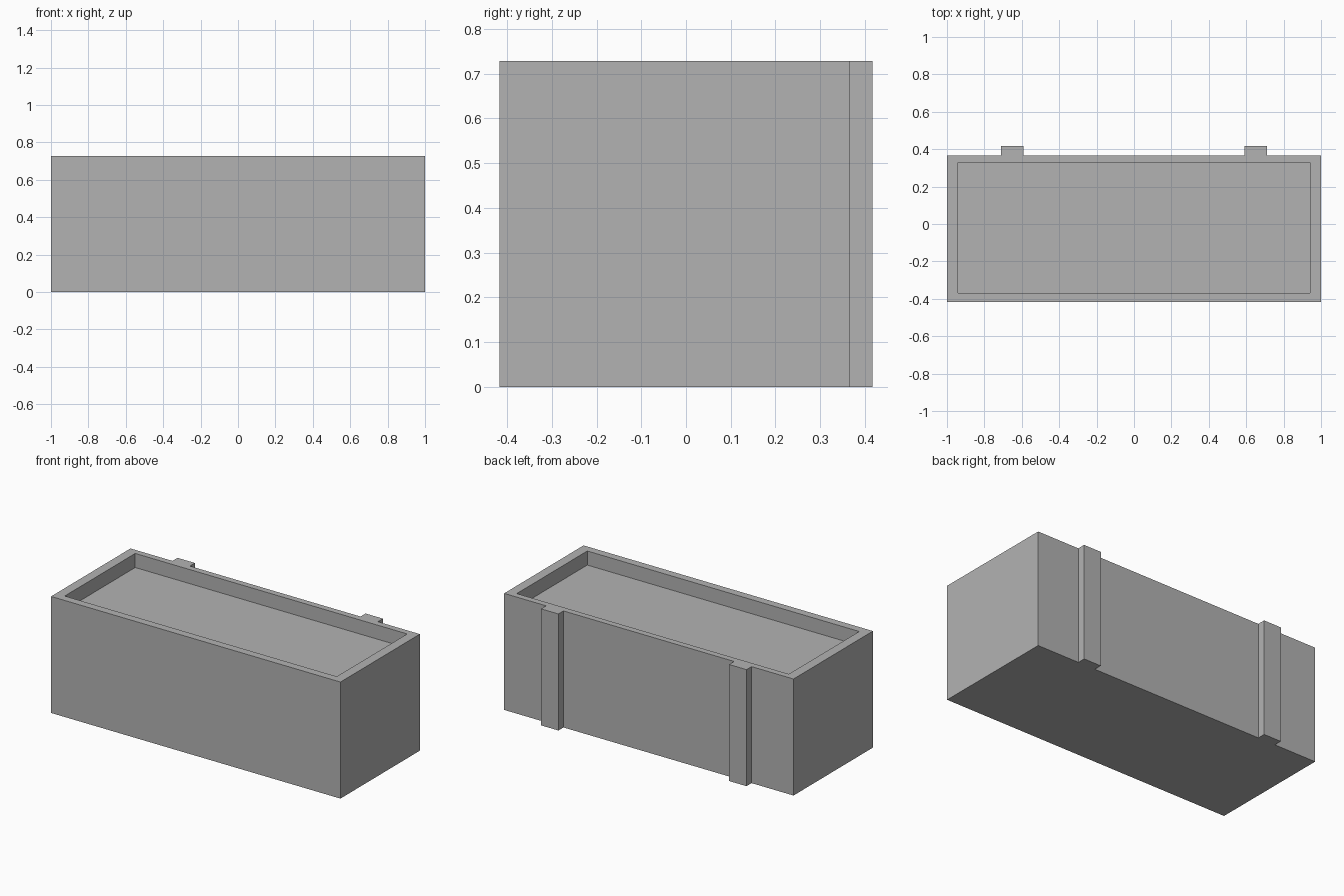
import bpy
import bmesh

cube = bpy.data.objects.get("Cube")
if cube:
    bpy.data.objects.remove(cube, do_unlink=True)

HEIGHT, FLOOR = 0.728, 0.64
FRONT, BACK, RIB = -0.417, 0.367, 0.417

stone = bpy.data.materials.new("grey_stone")
stone.use_nodes = True
grey = (0.45, 0.45, 0.45, 1)
stone.diffuse_color = grey
stone.node_tree.nodes["Principled BSDF"].inputs["Base Color"].default_value = grey


def prism(name, outline, bottom, top):
    """Extrude a flat outline upwards into a solid."""
    bm = bmesh.new()
    base = bm.faces.new([bm.verts.new((x, y, bottom)) for x, y in outline])
    grown = bmesh.ops.extrude_face_region(bm, geom=[base], use_keep_orig=True)
    for v in grown["geom"]:
        if isinstance(v, bmesh.types.BMVert):
            v.co.z = top
    bmesh.ops.recalc_face_normals(bm, faces=bm.faces)
    mesh = bpy.data.meshes.new(name)
    bm.to_mesh(mesh)
    bm.free()
    mesh.materials.append(stone)
    obj = bpy.data.objects.new(name, mesh)
    bpy.context.collection.objects.link(obj)
    return obj


# Box with two upright ribs on its back, from a mirrored half outline
half = [(1, FRONT), (1, BACK), (0.71, BACK), (0.71, RIB), (0.59, RIB), (0.59, BACK)]
outline = half + [(-x, y) for x, y in reversed(half)]
box = prism("planter_box", outline, 0, HEIGHT)

# Shallow recess in the top
recess = prism("recess_cutter",
               [(-0.94, -0.368), (0.94, -0.368), (0.94, 0.328), (-0.94, 0.328)],
               FLOOR, HEIGHT + 0.1)
recess.hide_render = True

cut = box.modifiers.new("recess", 'BOOLEAN')
cut.operation = 'DIFFERENCE'
cut.solver = 'EXACT'
cut.object = recess
bpy.context.view_layer.objects.active = box
bpy.ops.object.modifier_apply(modifier=cut.name)
bpy.data.objects.remove(recess, do_unlink=True)
